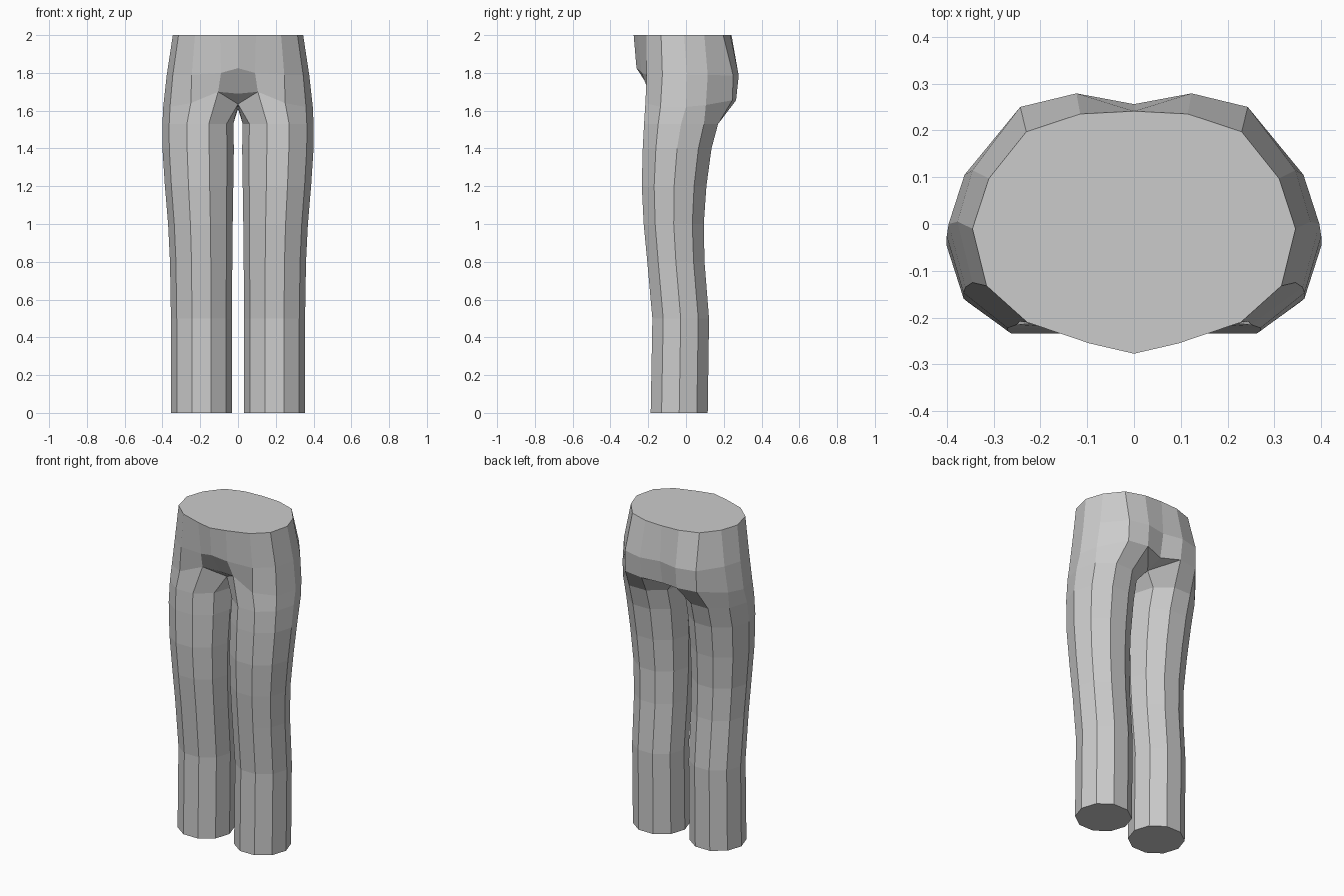
import bpy, bmesh
from math import sin, cos, radians

if "Cube" in bpy.data.objects:
    bpy.data.objects.remove(bpy.data.objects["Cube"])

bm = bmesh.new()

# Leg rings: z, inner x, outer x, front y, back y
LEG = [(0, .033, .355, -.187, .115), (.5, .033, .355, -.178, .122),
       (.8, .03, .36, -.205, .098), (1.0, .028, .37, -.224, .094),
       (1.2, .025, .387, -.234, .108), (1.4, .022, .4, -.229, .135),
       (1.53, .025, .4, -.222, .17)]

# Half rings of the hips, front centre round to back centre
CROTCH = [(0, -.175, 1.69), (.105, -.198, 1.70), (.25, -.215, 1.64), (.36, -.135, 1.62),
          (.396, 0, 1.62), (.362, .105, 1.63), (.245, .245, 1.655), (.12, .265, 1.655),
          (0, .23, 1.64)]
HIP = [(0, -.262, 1.825), (.09, -.235, 1.80), (.245, -.208, 1.79), (.345, -.125, 1.79),
       (.377, .005, 1.79), (.345, .115, 1.79), (.243, .25, 1.785), (.123, .279, 1.785),
       (0, .256, 1.785)]
WAIST = [(0, -.277), (.095, -.255), (.228, -.21), (.315, -.132), (.345, -.01),
         (.31, .097), (.23, .197), (.115, .235), (0, .241)]
SEAM = [(0, .12, 1.605), (0, 0, 1.61), (0, -.11, 1.635)]


def verts(points):
    return [bm.verts.new(p) for p in points]


def leg_ring(z, x0, x1, y0, y1):
    cx, rx = (x0 + x1) / 2, (x1 - x0) / 2
    cy, ry = (y0 + y1) / 2, (y1 - y0) / 2 / sin(radians(72))
    angles = [radians(252 + 36 * i) for i in range(10)]
    return verts([(cx + rx * cos(a), cy + ry * sin(a), z) for a in angles])


def bridge(a, b, closed):
    n = len(a)
    for i in range(n if closed else n - 1):
        j = (i + 1) % n
        bm.faces.new((a[i], a[j], b[j], b[i]))


# One leg, joined to the lower hip line and the seam between the legs
crotch, hip = verts(CROTCH), verts(HIP)
waist = verts([(x, y, 2) for x, y in WAIST])
seam = verts(SEAM)
rings = [leg_ring(*r) for r in LEG] + [crotch[1:8] + seam]
for a, b in zip(rings, rings[1:]):
    bridge(a, b, True)
bm.faces.new((crotch[0], seam[2], crotch[1]))
bm.faces.new((crotch[7], seam[0], crotch[8]))

# Hips, waist cap and leg end
bridge(crotch, hip, False)
bridge(hip, waist, False)
bm.faces.new(waist)
bm.faces.new(rings[0][::-1])

# Mirror to the other side and weld the centre line
copy = bmesh.ops.duplicate(bm, geom=bm.verts[:] + bm.edges[:] + bm.faces[:])["geom"]
for v in copy:
    if isinstance(v, bmesh.types.BMVert):
        v.co.x *= -1
bmesh.ops.remove_doubles(bm, verts=bm.verts[:], dist=.0005)

# Merge the two waist halves into one flat cap
mid = [e for e in bm.edges if all(abs(v.co.x) < .001 and v.co.z > 1.99 for v in e.verts)]
bmesh.ops.dissolve_edges(bm, edges=mid)
bmesh.ops.recalc_face_normals(bm, faces=bm.faces[:])

mesh = bpy.data.meshes.new("trousers")
bm.to_mesh(mesh)
bm.free()
bpy.context.collection.objects.link(bpy.data.objects.new("trousers", mesh))
